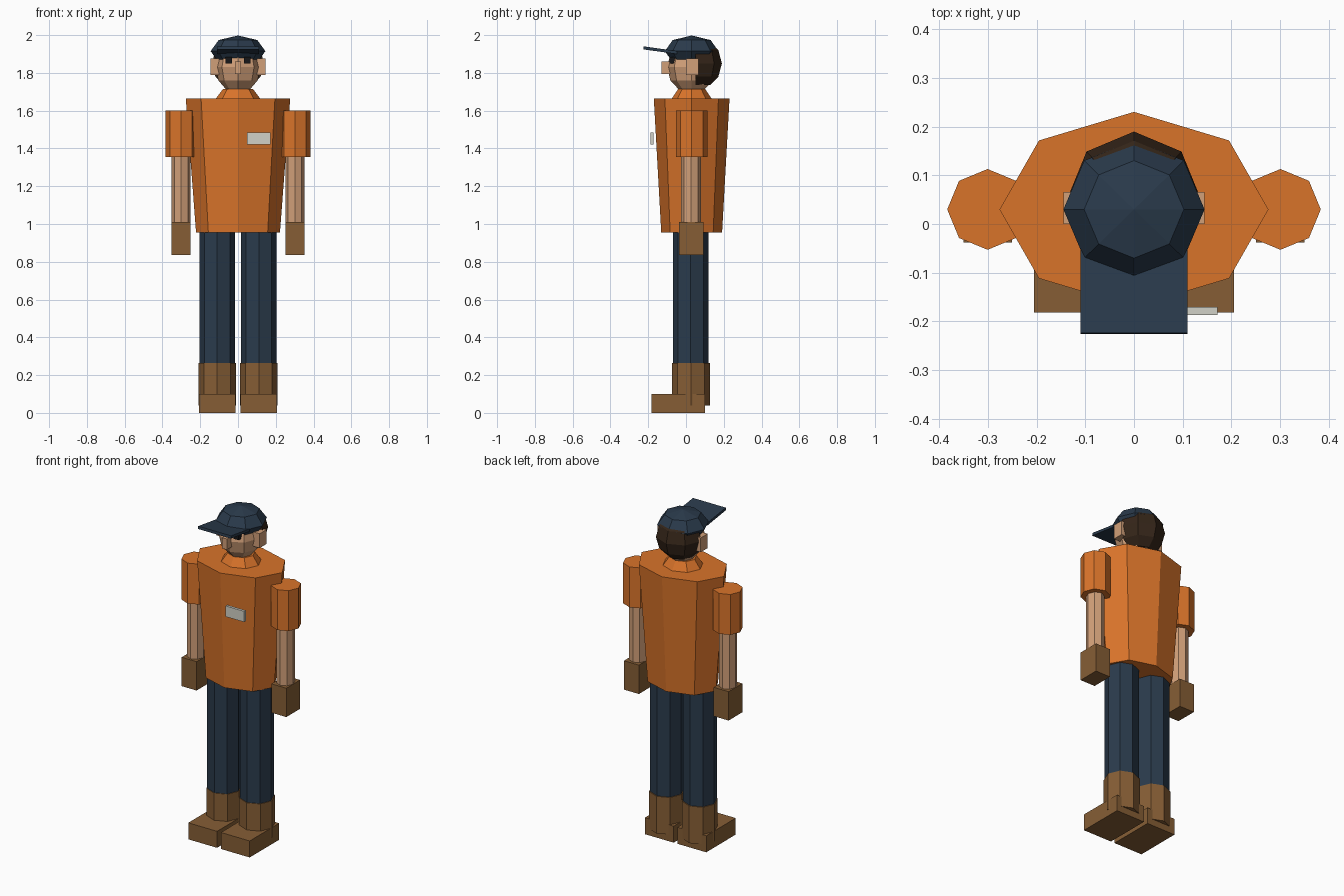
import bpy, bmesh
from math import radians
from mathutils import Matrix, Vector

old = bpy.data.objects.get("Cube")
if old:
    bpy.data.objects.remove(old, do_unlink=True)


def material(name, srgb):
    c = tuple((v / 255) ** 2.2 for v in srgb) + (1,)
    m = bpy.data.materials.new(name)
    m.use_nodes = True
    m.diffuse_color = c
    m.node_tree.nodes["Principled BSDF"].inputs["Base Color"].default_value = c
    return m


ORANGE = material("orange cloth", (216, 115, 46))
NAVY = material("navy cloth", (46, 61, 77))
SKIN = material("skin", (208, 158, 120))
BROWN = material("brown leather", (133, 94, 56))
HAIR = material("dark hair", (56, 42, 31))
DARK = material("eye black", (28, 28, 30))
PALE = material("pale tag", (208, 208, 198))

MID = 0.03  # depth of the body's centre line


def finish(name, bm, mat):
    me = bpy.data.meshes.new(name)
    bmesh.ops.recalc_face_normals(bm, faces=bm.faces)
    bm.to_mesh(me)
    bm.free()
    me.materials.append(mat)
    ob = bpy.data.objects.new(name, me)
    bpy.context.collection.objects.link(ob)
    return ob


def box(name, mat, xs, ys, zs):
    lo, hi = Vector((xs[0], ys[0], zs[0])), Vector((xs[1], ys[1], zs[1]))
    bm = bmesh.new()
    bmesh.ops.create_cube(bm, size=1, matrix=Matrix.Translation((lo + hi) / 2)
                          @ Matrix.Diagonal((hi - lo).to_4d()))
    return finish(name, bm, mat)


def prism(name, mat, x, y, zs, rx, ry, taper=1.0):
    """Eight-sided column; taper is the top radius over the bottom one."""
    bm = bmesh.new()
    bmesh.ops.create_cone(bm, cap_ends=True, segments=8, radius1=1, radius2=taper, depth=1)
    bm.transform(Matrix.Translation((x, y, sum(zs) / 2))
                 @ Matrix.Diagonal((rx, ry, zs[1] - zs[0], 1)))
    return finish(name, bm, mat)


def ball(name, mat, centre, radii, rings, cuts=()):
    """Eight-sided ball, with the side each cut plane faces removed."""
    bm = bmesh.new()
    bmesh.ops.create_uvsphere(bm, u_segments=8, v_segments=rings, radius=1)
    bm.transform(Matrix.Translation(centre) @ Matrix.Diagonal((*radii, 1)))
    for point, normal in cuts:
        geom = bm.verts[:] + bm.edges[:] + bm.faces[:]
        cut = bmesh.ops.bisect_plane(bm, geom=geom, plane_co=point, plane_no=normal,
                                     clear_outer=True)
        edges = [e for e in cut["geom_cut"] if isinstance(e, bmesh.types.BMEdge)]
        bmesh.ops.contextual_create(bm, geom=edges)
    return finish(name, bm, mat)


def span(s, a, b):
    return sorted((s * a, s * b))


# Torso, collar and neck
prism("torso", ORANGE, 0, MID, (0.955, 1.665), 0.222, 0.161, 1.245)
prism("collar", ORANGE, 0, MID, (1.66, 1.715), 0.12, 0.108, 0.66)
prism("neck", SKIN, 0, MID, (1.66, 1.76), 0.065, 0.065)
box("chest_tag", PALE, (0.048, 0.172), (-0.187, -0.171), (1.42, 1.485))

# Head
ball("head", SKIN, (0, MID, 1.83), (0.12, 0.13, 0.14), 6)
ball("hair", HAIR, (0, 0.05, 1.85), (0.138, 0.14, 0.14), 6,
     [((0, 0.05, 0), (0, -1, 0)), ((0, 0, 1.735), (0, 0, -1))])
box("nose", SKIN, (-0.017, 0.017), (-0.13, -0.06), (1.795, 1.86))

# Cap and its peak, tilted up toward the front
ball("cap", NAVY, (0, MID, 1.915), (0.145, 0.142, 0.083), 4)
peak = box("cap_peak", NAVY, (-0.11, 0.11), (-0.09, 0.09), (-0.008, 0.008))
peak.location = (0, -0.136, 1.92)
peak.rotation_euler.x = radians(-8)

# Paired parts
for side, s in (("left", 1), ("right", -1)):
    box(side + "_eye", DARK, span(s, 0.032, 0.066), (-0.088, -0.05), (1.85, 1.885))
    box(side + "_ear", SKIN, span(s, 0.1, 0.145), (0.0, 0.066), (1.79, 1.877))
    prism(side + "_sleeve", ORANGE, s * 0.301, MID, (1.355, 1.60), 0.083, 0.083)
    prism(side + "_forearm", SKIN, s * 0.301, MID - 0.003, (0.98, 1.38), 0.05, 0.053)
    box(side + "_hand", BROWN, span(s, 0.251, 0.351), (-0.038, 0.093), (0.835, 1.01))
    prism(side + "_leg", NAVY, s * 0.11, 0.025, (0.1, 0.99), 0.095, 0.095)
    prism(side + "_boot_shaft", BROWN, s * 0.11, 0.026, (0.04, 0.265), 0.1, 0.1)
    box(side + "_boot_foot", BROWN, span(s, 0.013, 0.206), (-0.182, 0.1), (0, 0.1))
